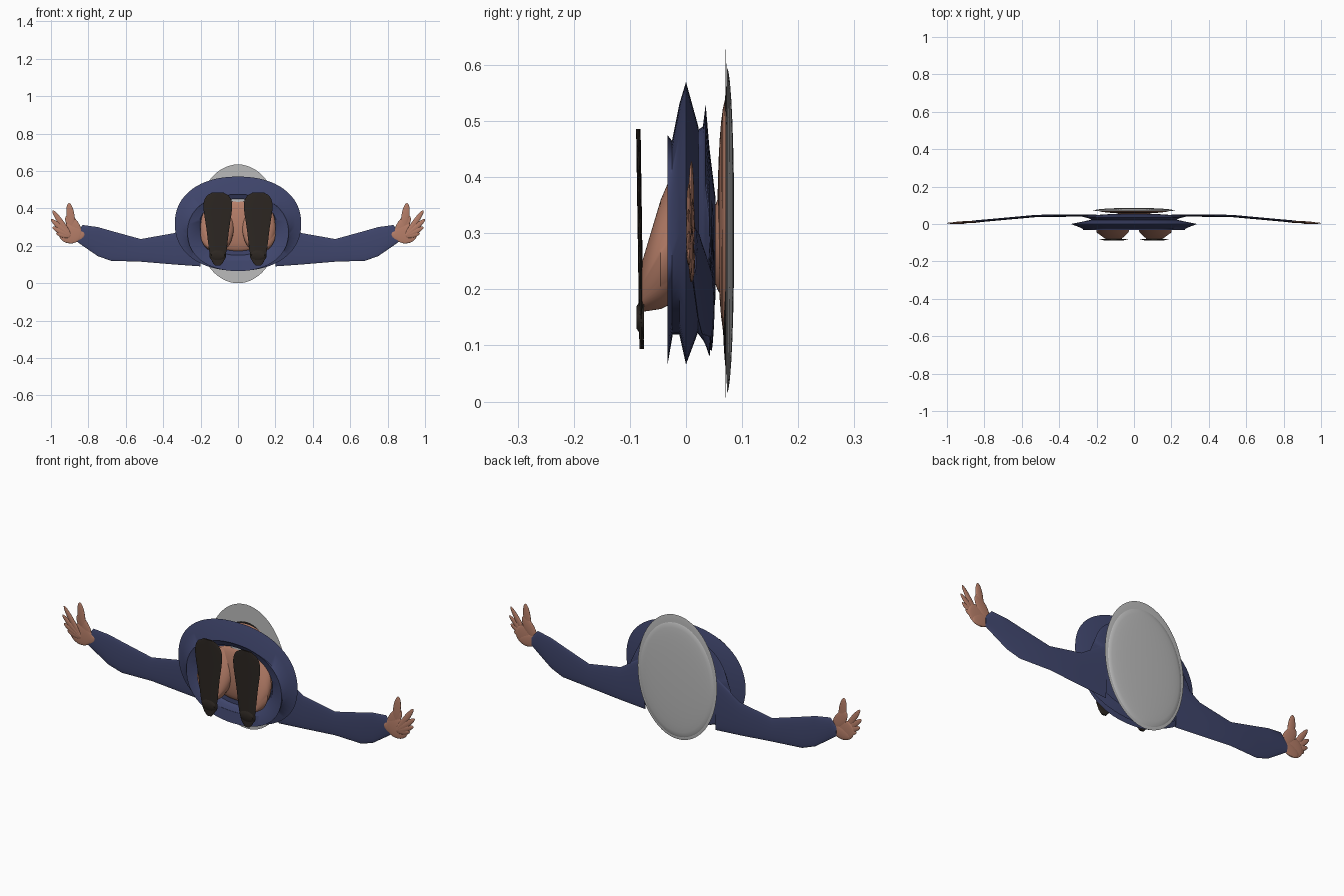
import bpy, bmesh, math
from mathutils import Matrix, Vector

default_cube = bpy.data.objects.get("Cube")
if default_cube:
    bpy.data.objects.remove(default_cube)


def make_material(name, red, green, blue):
    material = bpy.data.materials.new(name)
    material.diffuse_color = (red, green, blue, 1)
    material.use_nodes = True
    shader = material.node_tree.nodes["Principled BSDF"]
    shader.inputs["Base Color"].default_value = (red, green, blue, 1)
    return material


navy = make_material("navy cloth", .05, .06, .15)
skin = make_material("skin", .47, .21, .14)
pale = make_material("pale grey felt", .5, .5, .5)
leather = make_material("dark brown leather", .026, .02, .016)
black = make_material("black hair", .014, .011, .01)


def finish(name, bm, material):
    """Turn a bmesh into a smooth-shaded object of one colour."""
    bmesh.ops.recalc_face_normals(bm, faces=bm.faces)
    mesh = bpy.data.meshes.new(name)
    bm.to_mesh(mesh)
    bm.free()
    mesh.materials.append(material)
    part = bpy.data.objects.new(name, mesh)
    bpy.context.scene.collection.objects.link(part)
    bpy.ops.object.select_all(action="DESELECT")
    part.select_set(True)
    bpy.context.view_layer.objects.active = part
    bpy.ops.object.shade_smooth_by_angle(angle=math.radians(50))


def rounded(angle_wave, power):
    """Superellipse coordinate from a sine or cosine."""
    return math.copysign(abs(angle_wave) ** (2 / power), angle_wave)


def loft(name, material, rings, power=2, segments=64):
    """Skin closed rings, each given by a centre and two half-axis vectors."""
    bm = bmesh.new()
    loops = []
    for centre, first_axis, second_axis in rings:
        loop = []
        for step in range(segments):
            angle = math.tau * step / segments
            point = (Vector(centre)
                     + Vector(first_axis) * rounded(math.cos(angle), power)
                     + Vector(second_axis) * rounded(math.sin(angle), power))
            loop.append(bm.verts.new(point))
        loops.append(loop)
    for lower, upper in zip(loops, loops[1:]):
        for step in range(segments):
            after = (step + 1) % segments
            bm.faces.new((lower[step], lower[after], upper[after], upper[step]))
    bm.faces.new(loops[0])
    bm.faces.new(loops[-1])
    finish(name, bm, material)


def upright_ring(y, half_width, low, high, x=0):
    """Ring facing front, spanning low to high in z."""
    return (x, y, (low + high) / 2), (half_width, 0, 0), (0, 0, (high - low) / 2)


def dome(name, material, y, depth, half_width, low, high, steps=8):
    """Shallow oval dome bulging along y from a flat rim."""
    middle, half_height = (low + high) / 2, (high - low) / 2
    rings = []
    for step in range(steps):
        angle = math.pi / 2 * step / (steps - .5)
        size = math.cos(angle)
        rings.append(upright_ring(y + depth * math.sin(angle), half_width * size,
                                  middle - half_height * size,
                                  middle + half_height * size))
    loft(name, material, rings)


# Flared skirt, from the inner lining over the hem and widest fold to the waist
loft("skirt", navy, [
    upright_ring(-.004, .2, .15, .46),
    upright_ring(-.02, .21, .14, .45),
    upright_ring(-.033, .27, .065, .475),
    upright_ring(-.025, .275, .12, .465),
    upright_ring(-.012, .305, .12, .53),
    upright_ring(0, .338, .066, .57),
    upright_ring(.022, .23, .125, .49),
], power=2.2)

# Bodice, widest at the shoulders
loft("bodice", navy, [
    upright_ring(.015, .22, .13, .48),
    upright_ring(.03, .24, .11, .49),
    upright_ring(.035, .26, .1, .53),
    upright_ring(.042, .29, .08, .45),
    upright_ring(.053, .13, .19, .36),
], power=2.2)

# Parts inside the skirt
dome("petticoat", pale, 0, -.01, .05, .41, .466)
dome("thighs", skin, 0, -.028, .2, .17, .445)

# Neck and head under the hat
dome("neck", skin, .065, -.02, .1, .19, .37)
dome("face", skin, .072, -.016, .19, .11, .54)
dome("hair", black, .074, -.011, .18, .045, .565)

# Hat
dome("hat_brim", pale, .07, .004, .225, 0, .635)
dome("hat_crown", pale, .073, .013, .21, .015, .595)


def add_sleeve(name, side):
    """Flat tapered sleeve running outward and slightly forward."""
    rings = []
    for x, low, high in ((.2, .09, .36), (.34, .1, .268), (.52, .115, .236),
                         (.68, .12, .28), (.75, .145, .3), (.83, .2, .311),
                         (.865, .225, .27)):
        y = min(.045, .09 * (1 - x))
        rings.append(((side * x, y, (low + high) / 2),
                      (0, .006, 0), (0, 0, (high - low) / 2)))
    loft(name, navy, rings, segments=32)


def add_hand_lobe(name, side, x, z, degrees, length, radius):
    """Flattened ellipsoid starting at x, z and leaning up by an angle."""
    lean = math.radians(degrees)
    middle_x = x + math.cos(lean) * length / 2
    middle_z = z + math.sin(lean) * length / 2
    bm = bmesh.new()
    bmesh.ops.create_uvsphere(bm, u_segments=20, v_segments=12, radius=1)
    mirror = Matrix.Diagonal((side, 1, 1, 1))
    place = Matrix.Translation((middle_x, .09 * (1 - middle_x), middle_z))
    turn = Matrix.Rotation(-lean, 4, "Y")
    size = Matrix.Diagonal((length / 2, .005, radius, 1))
    bmesh.ops.transform(bm, matrix=mirror @ place @ turn @ size, verts=bm.verts)
    finish(name, bm, skin)


def add_shoe(name, side, steps=24):
    """Thin sole with a narrow heel, a slim waist and a broad toe."""
    rings = []
    for step in range(steps + 1):
        along = .01 + .98 * step / steps
        roundness = math.sqrt(1 - (2 * along - 1) ** 4)
        half_width = roundness * (.047 + .055 * along ** 2)
        rings.append(((side * .108, -.079 - .006 * along, .09 + .4 * along),
                      (half_width, 0, 0), (0, .004, 0)))
    loft(name, leather, rings, segments=32)


for label, side in (("left", 1), ("right", -1)):
    # Arm
    add_sleeve(label + "_sleeve", side)

    # Hand with a fan of fingers growing longer towards the thumb
    add_hand_lobe(label + "_palm", side, .835, .26, 5, .125, .053)
    add_hand_lobe(label + "_wrist", side, .82, .265, -15, .12, .032)
    add_hand_lobe(label + "_thumb_base", side, .845, .26, 55, .125, .03)
    add_hand_lobe(label + "_thumb", side, .885, .29, 82, .14, .021)
    fingers = ("little", "ring", "middle", "index")
    for order, finger in enumerate(fingers):
        add_hand_lobe(label + "_" + finger + "_finger", side, .894, .25,
                      13 + 14 * order, .08 + .03 * order, .015)

    # Leg narrowing from thigh to ankle
    loft(label + "_leg", skin, [
        upright_ring(-.015, .09, .18, .43, side * .11),
        upright_ring(-.045, .085, .165, .36, side * .115),
        upright_ring(-.078, .045, .16, .25, side * .11),
    ])
    # Heel block under the sole
    dome_ring = upright_ring(-.075, .045, .11, .19, side * .108)
    heel_ring = upright_ring(-.088, .035, .13, .17, side * .108)
    loft(label + "_heel", leather, [dome_ring, heel_ring])
    add_shoe(label + "_shoe", side)
